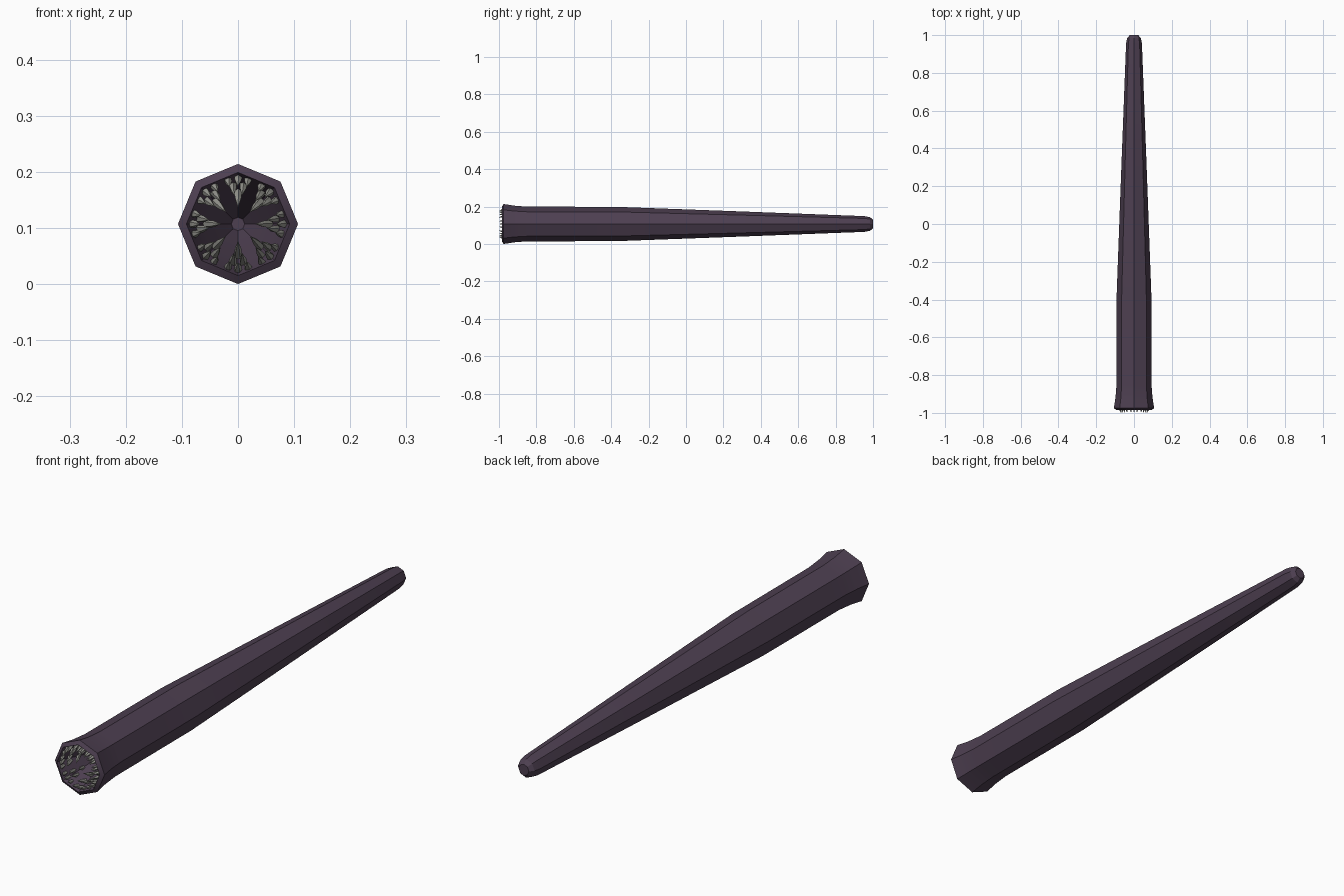
import bpy, bmesh, math
from mathutils import Vector

if "Cube" in bpy.data.objects:
    bpy.data.objects.remove(bpy.data.objects["Cube"])

CZ = 0.107  # height of the long axis


def material(name, rgb):
    m = bpy.data.materials.new(name)
    m.diffuse_color = (*rgb, 1)
    m.use_nodes = True
    m.node_tree.nodes["Principled BSDF"].inputs["Base Color"].default_value = m.diffuse_color
    return m


hide = material("dull purple", (0.075, 0.050, 0.082))
bone = material("bone grey", (0.31, 0.31, 0.28))


def ring_point(r, deg, y):
    a = math.radians(deg)
    return Vector((r * math.cos(a), y, CZ + r * math.sin(a)))


def finish(bm, name, mat, smooth):
    bmesh.ops.recalc_face_normals(bm, faces=bm.faces)
    mesh = bpy.data.meshes.new(name)
    bm.to_mesh(mesh)
    bm.free()
    ob = bpy.data.objects.new(name, mesh)
    bpy.context.collection.objects.link(ob)
    mesh.materials.append(mat)
    if smooth:
        bpy.ops.object.select_all(action='DESELECT')
        ob.select_set(True)
        bpy.context.view_layer.objects.active = ob
        bpy.ops.object.shade_smooth_by_angle(angle=math.radians(30))
    return ob


# Eight-sided body: throat, lip, flared mouth, straight neck, long taper, rounded tail
profile = [(-0.80, 0.012), (-0.92, 0.070), (-0.972, 0.088), (-0.985, 0.092),
           (-0.975, 0.107), (-0.92, 0.098), (-0.85, 0.0925), (-0.38, 0.092),
           (0.30, 0.067), (0.955, 0.042), (0.985, 0.036), (1.0, 0.022)]
bm = bmesh.new()
rings = [[bm.verts.new(ring_point(r, 45 * k, y)) for k in range(8)]
         for y, r in profile]
for a, b in zip(rings, rings[1:]):
    for k in range(8):
        j = (k + 1) % 8
        bm.faces.new((a[k], a[j], b[j], b[k]))
bm.faces.new(rings[0])
bm.faces.new(rings[-1])
finish(bm, "body", hide, True)

# Teeth: (base radius, base y, tip radius, tip y, thickness, angle offsets)
rows = [(0.086, -0.955, 0.068, -1.000, 0.0085, (-13, 0, 13)),
        (0.074, -0.925, 0.052, -0.982, 0.0080, (-8, 8)),
        (0.060, -0.895, 0.030, -0.955, 0.0080, (0,))]


def add_tooth(bm, base, tip, radius, sides=5):
    axis = (tip - base).normalized()
    u = axis.orthogonal().normalized()
    v = axis.cross(u)

    def loop(t, r):
        c = base.lerp(tip, t)
        return [bm.verts.new(c + r * (u * math.cos(math.tau * i / sides)
                                      + v * math.sin(math.tau * i / sides)))
                for i in range(sides)]
    low, mid = loop(-0.1, radius), loop(0.5, radius * 0.75)
    point = bm.verts.new(tip)
    for i in range(sides):
        j = (i + 1) % sides
        bm.faces.new((low[i], low[j], mid[j], mid[i]))
        bm.faces.new((mid[i], mid[j], point))
    bm.faces.new(low)


# Eight clumps of teeth, one at each corner of the mouth
for n, (rb, yb, rt, yt, thick, offsets) in enumerate(rows):
    bm = bmesh.new()
    for k in range(8):
        for off in offsets:
            ang = 45 * k + off
            add_tooth(bm, ring_point(rb, ang, yb), ring_point(rt, ang, yt), thick)
    finish(bm, ("outer_teeth", "middle_teeth", "inner_teeth")[n], bone, False)
